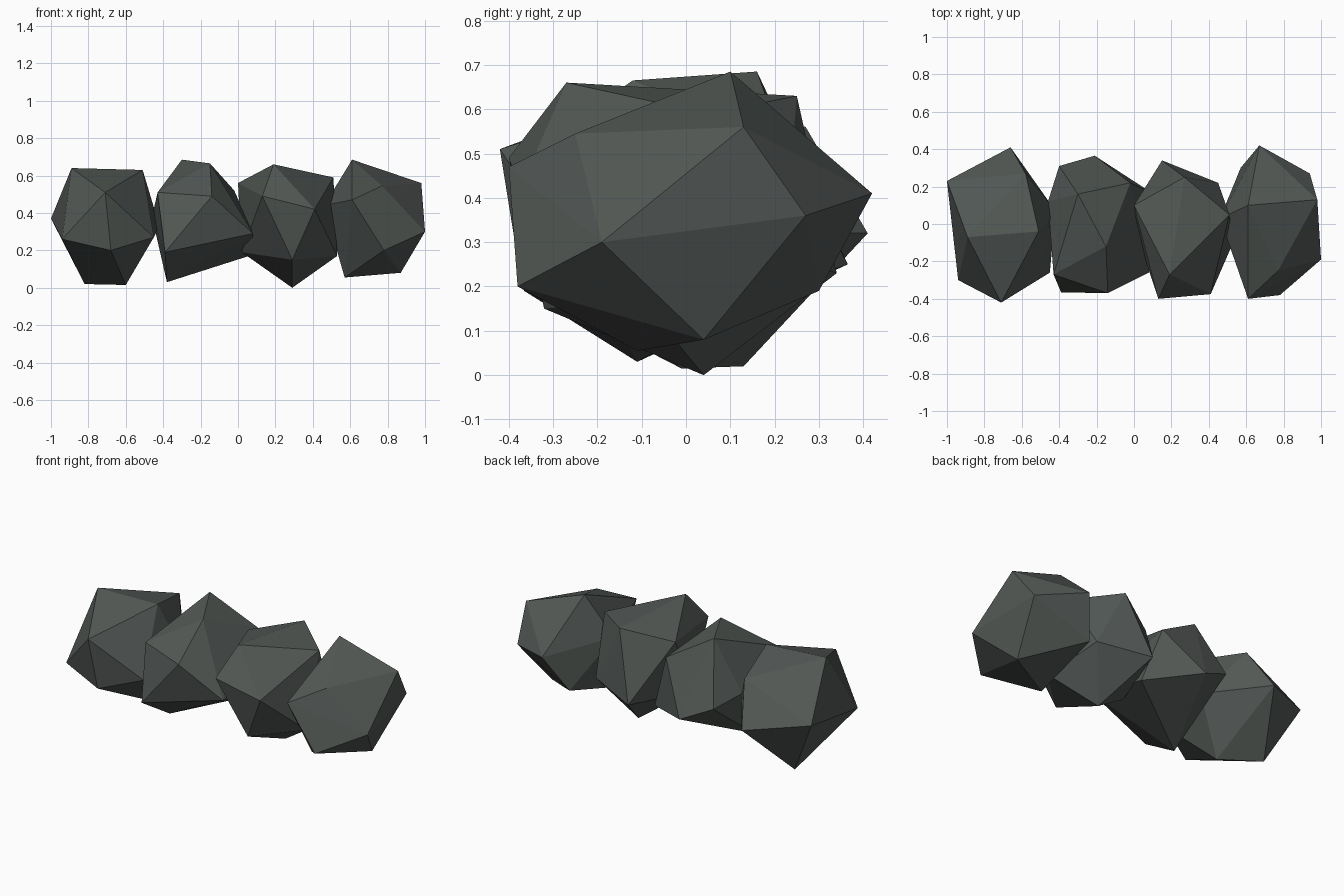
import bpy, bmesh

# One dark stone colour for every rock
stone = bpy.data.materials.new("dark stone")
stone.diffuse_color = (0.085, 0.098, 0.090, 1)


def rock(name, corners):
    """Faceted rock: the hull around its twelve corners."""
    bm = bmesh.new()
    for c in corners:
        bm.verts.new(c)
    bmesh.ops.convex_hull(bm, input=bm.verts)
    loose = [v for v in bm.verts if not v.link_faces]
    bmesh.ops.delete(bm, geom=loose, context='VERTS')
    bmesh.ops.recalc_face_normals(bm, faces=bm.faces)
    me = bpy.data.meshes.new(name)
    bm.to_mesh(me)
    bm.free()
    me.materials.append(stone)
    bpy.context.collection.objects.link(bpy.data.objects.new(name, me))


# Corners run from the top of each rock to its foot
rock("left_rock", [
    (-.89, -.07, .64), (-.51, -.04, .63), (-.58, .27, .56), (-.71, -.42, .51),
    (-1.0, .23, .37), (-.66, .41, .32), (-.42, .07, .33), (-.45, -.26, .27),
    (-.94, -.30, .26), (-.68, -.37, .20), (-.82, .13, .02), (-.60, -.01, .015)])

rock("left_middle_rock", [
    (-.30, .16, .685), (-.15, -.12, .665), (-.02, .22, .52), (-.43, -.27, .51),
    (-.14, -.37, .49), (-.46, .12, .38), (-.40, .31, .34), (.08, -.26, .29),
    (-.21, .365, .25), (-.39, -.365, .19), (.09, .17, .18), (-.38, -.11, .03)])

rock("right_middle_rock", [
    (.19, -.27, .66), (.27, .25, .63), (.51, .05, .59), (.0, .10, .56),
    (.13, -.40, .49), (.41, -.375, .42), (.45, .22, .27), (.15, .34, .23),
    (.02, -.07, .19), (.53, -.10, .17), (.29, -.32, .15), (.29, .04, .0)])

rock("right_rock", [
    (.61, .10, .685), (.98, .13, .56), (.77, -.25, .545), (.61, -.40, .47),
    (.46, .03, .44), (.67, .42, .41), (.94, .27, .36), (1.0, -.19, .30),
    (.78, -.38, .20), (.57, .30, .19), (.87, .04, .08), (.57, -.11, .055)])
